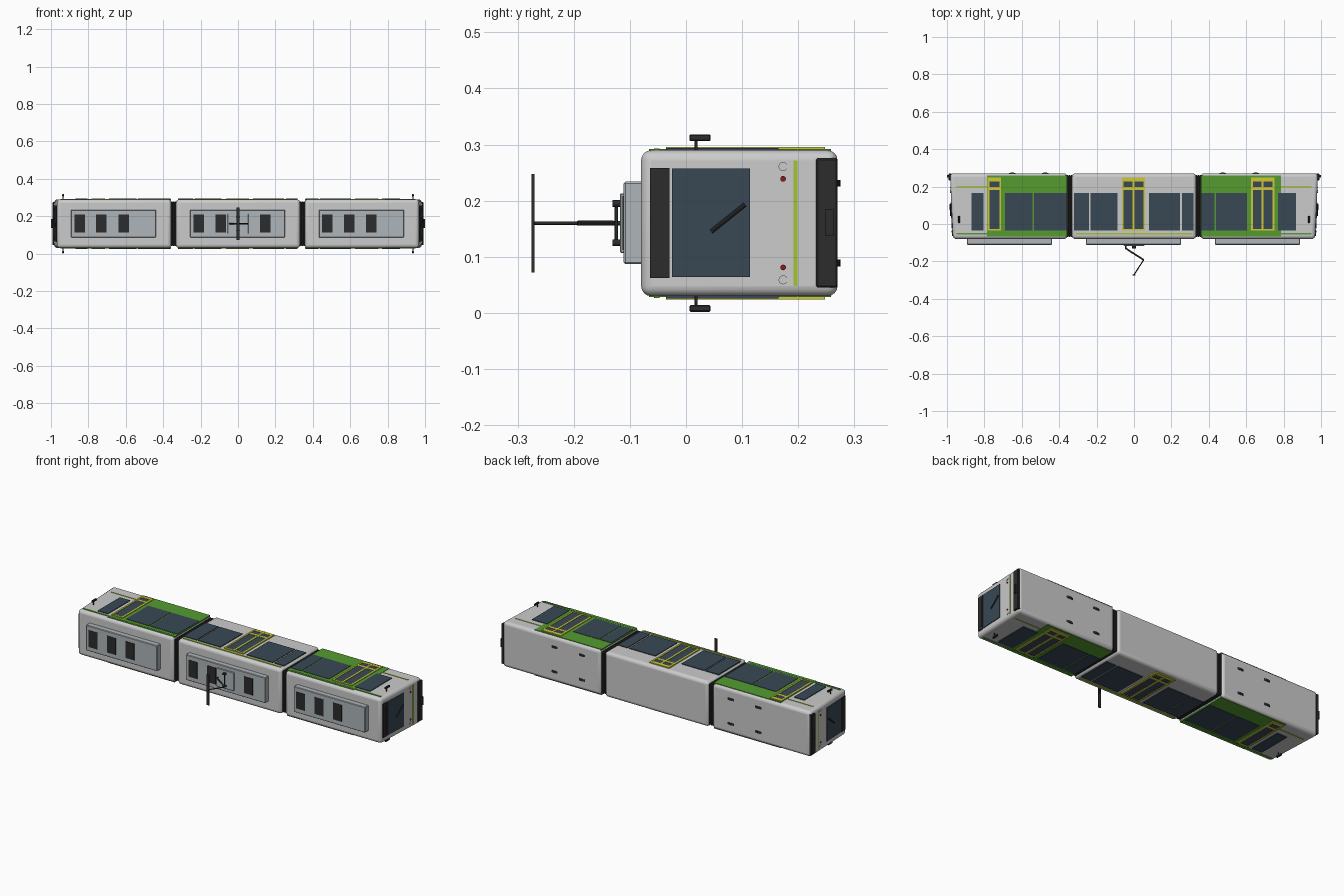
import bpy, bmesh, math
from mathutils import Vector

if "Cube" in bpy.data.objects:
    bpy.data.objects.remove(bpy.data.objects["Cube"])

ZC = 0.16                                   # height of the long axis
SLANT = math.atan2(0.016, 0.35)             # lean of the cab faces


def mat(name, r, g, b):
    m = bpy.data.materials.new(name)
    m.diffuse_color = (r, g, b, 1)
    m.use_nodes = True
    m.node_tree.nodes["Principled BSDF"].inputs["Base Color"].default_value = m.diffuse_color
    return m


GREEN = mat("green", 0.09, 0.33, 0.03)
LIME = mat("lime", 0.36, 0.55, 0.03)
YELLOW = mat("yellow", 0.62, 0.58, 0.04)
GLASS = mat("glass", 0.04, 0.065, 0.09)
DARK = mat("dark", 0.025, 0.025, 0.025)
RED = mat("red", 0.25, 0.01, 0.01)
UNIT = mat("roof_grey", 0.42, 0.46, 0.48)


def finish(bm, name, m=None, bevel=0, seg=1):
    me = bpy.data.meshes.new(name)
    bm.to_mesh(me)
    bm.free()
    ob = bpy.data.objects.new(name, me)
    bpy.context.collection.objects.link(ob)
    if m:
        me.materials.append(m)
    if bevel:
        b = ob.modifiers.new("bevel", 'BEVEL')
        b.width, b.segments, b.limit_method = bevel, seg, 'ANGLE'
    if seg > 1:
        bpy.context.view_layer.objects.active = ob
        ob.select_set(True)
        bpy.ops.object.shade_smooth_by_angle(angle=math.radians(35))
        ob.select_set(False)
    return ob


def box(name, x, y, z, m=None, bevel=0, seg=1, lean=None):
    """Box from (min, max) ranges; lean shifts x as a function of y."""
    bm = bmesh.new()
    bmesh.ops.create_cube(bm, size=1)
    for v in bm.verts:
        for i, r in enumerate((x, y, z)):
            v.co[i] = r[0] if v.co[i] < 0 else r[1]
        if lean:
            v.co.x = lean(v.co.x, v.co.y)
    bmesh.ops.recalc_face_normals(bm, faces=bm.faces)
    return finish(bm, name, m, bevel, seg)


def rod(name, p, q, r, m=DARK, sides=12):
    p, q = Vector(p), Vector(q)
    bm = bmesh.new()
    bmesh.ops.create_cone(bm, cap_ends=True, segments=sides, radius1=r, radius2=r, depth=(q - p).length)
    ob = finish(bm, name, m, 0, 2)
    ob.rotation_mode = 'QUATERNION'
    ob.rotation_quaternion = (q - p).to_track_quat('Z', 'Y')
    ob.location = (p + q) / 2
    return ob


def nose(y):
    return 0.968 + math.tan(SLANT) * (y + 0.08)


# car bodies
box("middle_car_body", (-0.332, 0.332), (-0.08, 0.27), (0.03, 0.29), None, 0.018, 4)
for s, side in ((-1, "left"), (1, "right")):
    box(side + "_car_body", (0.356, 0.97), (-0.08, 0.27), (0.03, 0.29), None, 0.018, 4,
        lambda x, y: s * (nose(y) if x > 0.9 else x))
    # flexible joint between cars
    for i in range(3):
        a = 0.328 + i * 0.0107
        box(side + "_gangway_fold", (s * a, s * (a + 0.0107)) if s > 0 else (-a - 0.0107, -a),
            (-0.069, 0.261), (0.041, 0.279), DARK, 0.003)

    # cab face parts
    def face(name, y, z, m, out=0.004, bevel=0):
        return box(name, (-0.01, out), y, z, m, bevel, 1, lambda x, yy: s * (nose(yy) + x))

    face(side + "_destination_panel", (-0.064, -0.029), (0.062, 0.258), DARK)
    face(side + "_display", (-0.045, -0.034), (0.082, 0.236), DARK, 0.006)
    face(side + "_windscreen", (-0.025, 0.114), (0.064, 0.257), GLASS)
    face(side + "_lime_band", (0.192, 0.199), (0.048, 0.272), LIME, 0.002)
    face(side + "_bumper", (0.232, 0.27), (0.045, 0.276), DARK, 0.008, 0.003)
    face(side + "_coupler", (0.249, 0.263), (0.137, 0.185), DARK, 1 - nose(0.263))
    rod(side + "_wiper", (s * (nose(0.045) + 0.006), 0.045, 0.145),
        (s * (nose(0.105) + 0.006), 0.105, 0.193), 0.004, DARK, 8)
    for t in (-1, 1):
        for nm, dz, r, m in (("tail_lamp", 0.079, 0.005, RED), ("headlamp", 0.101, 0.008, None)):
            rod(side + "_" + nm, (s * (nose(0.173) - 0.01), 0.173, ZC + t * dz),
                (s * (nose(0.173) + 0.003), 0.173, ZC + t * dz), r, m, 20)
        # mirror and its arm
        rod(side + "_mirror_arm", (s * 0.935, 0.018, ZC + t * 0.125), (s * 0.935, 0.018, ZC + t * 0.148), 0.0025)
        zz = sorted((ZC + t * 0.146, ZC + t * 0.158))
        xs = sorted((s * 0.930, s * 0.940))
        box(side + "_mirror", xs, (0.006, 0.044), zz, DARK, 0.002)
        # wheels just showing below the floor
        for x in (0.475, 0.65):
            rod(side + "_wheel", (s * x, 0.23, ZC + t * 0.071 - 0.006),
                (s * x, 0.23, ZC + t * 0.071 + 0.006), 0.045, DARK, 32)


# side livery, windows and doors on both flanks
WINDOWS = [(-0.87, -0.805), (-0.69, -0.543), (-0.535, -0.362), (-0.322, -0.24), (-0.232, -0.087),
           (0.08, 0.247), (0.257, 0.318), (0.362, 0.43), (0.438, 0.605), (0.77, 0.867)]
DOORS = [(-0.783, -0.71, 1), (-0.065, 0.06, 2), (0.625, 0.75, 2)]
for t, side in ((-1, "near"), (1, "far")):
    def panel(name, x, y, m, out):
        z = sorted((ZC + t * 0.125, ZC + t * (0.13 + out)))
        return box(side + "_" + name, x, y, z, m)

    for x in ((-0.785, -0.358), (0.358, 0.785)):
        panel("green_panel", x, (-0.066, 0.258), GREEN, 0.002)
    for x in ((-0.95, -0.785), (0.785, 0.95)):
        panel("lime_pinstripe", x, (0.196, 0.202), LIME, 0.002)
    for x in ((-0.95, -0.375), (-0.31, 0.31), (0.375, 0.95)):
        panel("roof_stripe", x, (-0.057, -0.047), LIME if abs(sum(x)) < 0.1 else GREEN, 0.003)
    for w in WINDOWS:
        panel("window", w, (-0.035, 0.165), GLASS, 0.004)
    for a, b, leaves in DOORS:
        panel("door_glass", (a + 0.004, b - 0.004), (-0.034, 0.24), GLASS, 0.004)
        for i in range(leaves + 1):
            c = a + 0.005 + (b - a - 0.01) * i / leaves
            panel("door_post", (c - 0.005, c + 0.005), (-0.036, 0.248), YELLOW, 0.006)
        for y, w in ((-0.032, 0.004), (0.19, 0.007), (0.238, 0.01)):
            panel("door_rail", (a, b), (y - w, y + w), YELLOW, 0.0055)

# roof equipment with dark vents
ROOF = [((-0.893, -0.438), (-0.847, -0.73, -0.612)), ((-0.257, 0.252), (-0.21, -0.092, 0.145)),
        ((0.432, 0.888), (0.478, 0.596, 0.712))]
for x, vents in ROOF:
    box("roof_unit", x, (-0.111, -0.07), (0.087, 0.234), UNIT, 0.003)
    for v in vents:
        box("roof_vent", (v - 0.028, v + 0.028), (-0.113, -0.10), (0.112, 0.208), DARK)

# pantograph
box("pantograph_base", (-0.055, 0.055), (-0.118, -0.105), (0.107, 0.213), UNIT, 0.002)
for x in (-0.04, 0.04):
    for z in (0.125, 0.195):
        rod("insulator", (x * 0.1, -0.116, z), (x * 0.1, -0.131, z), 0.006)
rod("base_bar", (0, -0.124, 0.125), (0, -0.124, 0.195), 0.003)
rod("lower_arm", (-0.045, -0.13, ZC), (0.052, -0.192, ZC), 0.0045)
rod("arm_foot", (-0.045, -0.11, ZC), (-0.045, -0.133, ZC), 0.004)
rod("upper_arm", (0.052, -0.192, ZC), (0, -0.271, ZC), 0.003)
box("contact_bar", (-0.008, 0.008), (-0.275, -0.27), (0.072, 0.248), DARK)
